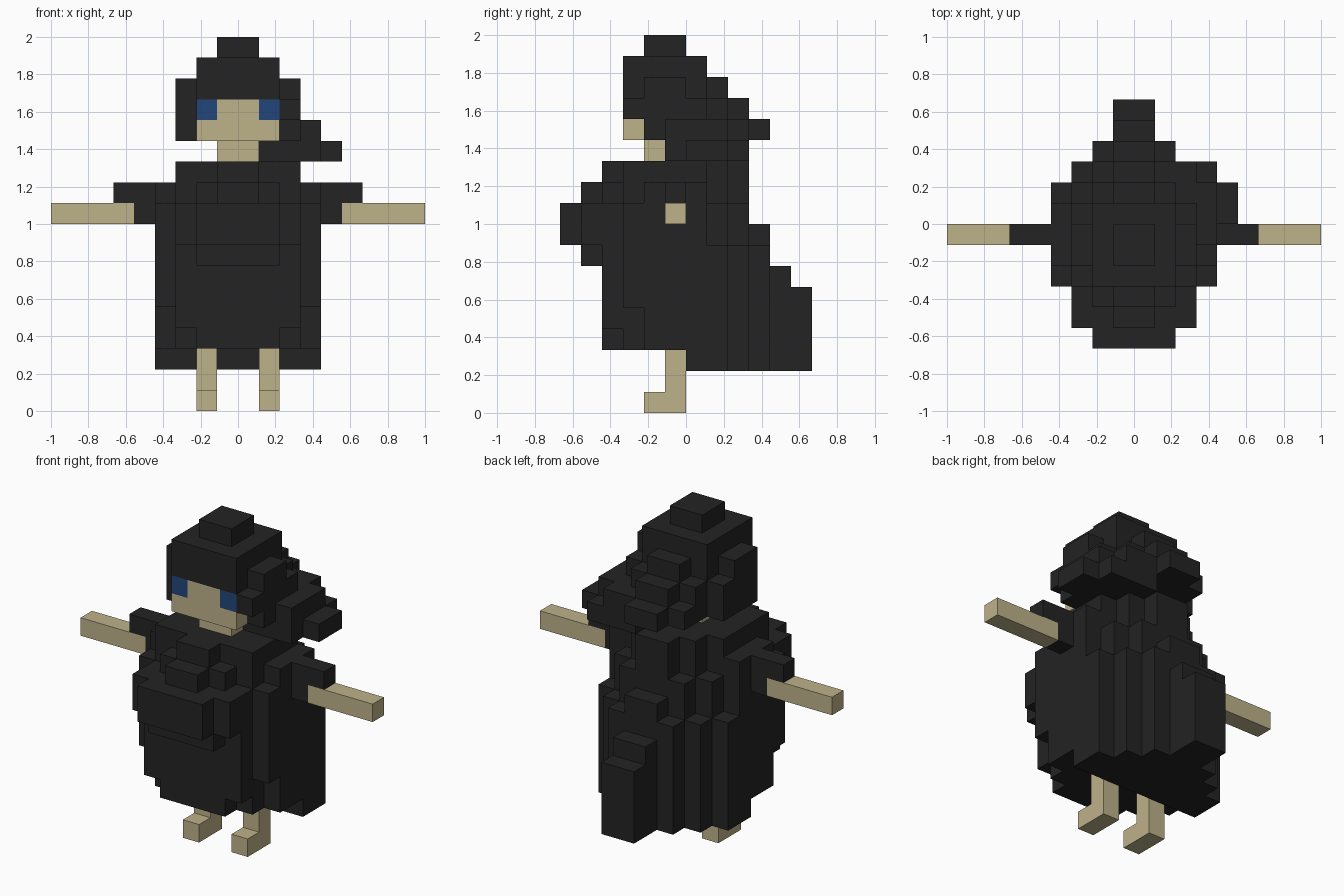
import bpy
import bmesh
from mathutils import Vector

cube = bpy.data.objects.get("Cube")
if cube:
    bpy.data.objects.remove(cube, do_unlink=True)

U = 1 / 9  # size of one block


def material(name, rgb):
    m = bpy.data.materials.new(name)
    m.use_nodes = True
    m.diffuse_color = (*rgb, 1)
    bsdf = next(n for n in m.node_tree.nodes if n.type == 'BSDF_PRINCIPLED')
    bsdf.inputs["Base Color"].default_value = (*rgb, 1)
    bsdf.inputs["Roughness"].default_value = 0.9
    return m


BLACK = material("black_cloth", (0.017, 0.017, 0.017))
SKIN = material("pale_skin", (0.515, 0.445, 0.254))
BLUE = material("eye_blue", (0.016, 0.061, 0.195))

parts = []     # (name, material, blocks)
taken = set()  # every block in use


def part(name, mat, boxes):
    """Collect blocks from boxes (x0, x1, y0, y1, z0, z1); earlier parts win."""
    cells = {(x, y, z) for x0, x1, y0, y1, z0, z1 in boxes
             for x in range(x0, x1) for y in range(y0, y1) for z in range(z0, z1)}
    cells -= taken
    taken.update(cells)
    parts.append((name, mat, cells))


def sym(w, y0, y1, z0, z1):
    """Box centred on x = 0 with half width w."""
    return (-w, w, y0, y1, z0, z1)


# Eyes, face and neck
part("right_eye", BLUE, [(-2, -1, -3, -2, 14, 15)])
part("left_eye", BLUE, [(1, 2, -3, -2, 14, 15)])
part("face", SKIN, [sym(2, -3, -1, 13, 15)])
part("neck", SKIN, [sym(1, -2, 0, 12, 13)])

# Hair with top bun, back knot and a tail over the left shoulder
part("hair", BLACK, [
    sym(1, -2, 0, 17, 18),
    sym(2, -3, 1, 16, 17),
    sym(3, -2, 0, 15, 16), sym(2, -3, 1, 15, 16), sym(1, 1, 2, 15, 16),
    sym(3, -2, 1, 14, 15), sym(2, 1, 2, 14, 15), sym(1, 2, 3, 14, 15),
    (2, 3, -3, -2, 14, 15),
    sym(3, -2, 1, 13, 14), sym(2, 1, 3, 13, 14), sym(1, 3, 4, 13, 14),
])
part("hair_tail", BLACK, [
    (2, 4, -1, 2, 13, 14), (2, 3, 2, 3, 13, 14),
    (1, 4, -1, 3, 12, 13), (4, 5, 0, 2, 12, 13),
])

# Arms and legs
for side, s in (("right", -1), ("left", 1)):
    def span(a, b):
        return (a, b) if s > 0 else (-b, -a)
    part(side + "_arm", SKIN, [(*span(5, 9), -1, 0, 9, 10)])
    part(side + "_sleeve", BLACK, [(*span(4, 6), -1, 0, 10, 11),
                                   (*span(4, 5), -1, 0, 9, 10)])
    part(side + "_leg", SKIN, [(*span(1, 2), -1, 0, 0, 3)])
    part(side + "_foot", SKIN, [(*span(1, 2), -2, -1, 0, 1)])

# Bodice
part("bodice", BLACK, [
    sym(3, -3, 1, 11, 12), sym(1, -4, 3, 11, 12), sym(2, 1, 2, 11, 12),
    sym(4, -2, 1, 10, 11), sym(3, -3, 1, 10, 11), sym(2, -4, 2, 10, 11),
    sym(1, -5, 3, 10, 11),
    sym(4, -3, 1, 8, 10), sym(3, -5, 2, 8, 10), sym(2, -6, 3, 8, 10),
    sym(2, -5, -4, 7, 8),
])

# Skirt, rounded at the front hem and full at the back
part("skirt", BLACK, [
    sym(4, -3, 2, 5, 8), sym(3, -4, 3, 5, 8),
    sym(4, -2, 2, 3, 5), sym(3, -4, 3, 4, 5),
    sym(3, -3, 3, 3, 4), sym(2, -4, 3, 3, 4),
    sym(4, 0, 2, 2, 3), sym(3, 2, 3, 2, 3),
    sym(2, 3, 4, 2, 8),
])

# Stepped train
part("train", BLACK, [sym(1, 3, 4, 2, 9), sym(1, 4, 5, 2, 7), sym(1, 5, 6, 2, 6)])

# Turn each part into a clean mesh of its exposed faces
for name, mat, cells in parts:
    bm = bmesh.new()
    for c in cells:
        for axis in range(3):
            for sign in (-1, 1):
                near = list(c)
                near[axis] += sign
                if tuple(near) in taken:
                    continue
                n, a, b = Vector(), Vector(), Vector()
                n[axis] = sign / 2
                a[(axis + 1) % 3] = 0.5
                b[(axis + 2) % 3] = 0.5 * sign
                mid = Vector(c) + Vector((0.5, 0.5, 0.5)) + n
                corners = (mid - a - b, mid + a - b, mid + a + b, mid - a + b)
                bm.faces.new([bm.verts.new(p * U) for p in corners])
    bmesh.ops.remove_doubles(bm, verts=bm.verts, dist=0.001)
    bmesh.ops.dissolve_limit(bm, angle_limit=0.01, verts=bm.verts, edges=bm.edges)
    mesh = bpy.data.meshes.new(name)
    bm.to_mesh(mesh)
    bm.free()
    mesh.materials.append(mat)
    bpy.context.collection.objects.link(bpy.data.objects.new(name, mesh))
